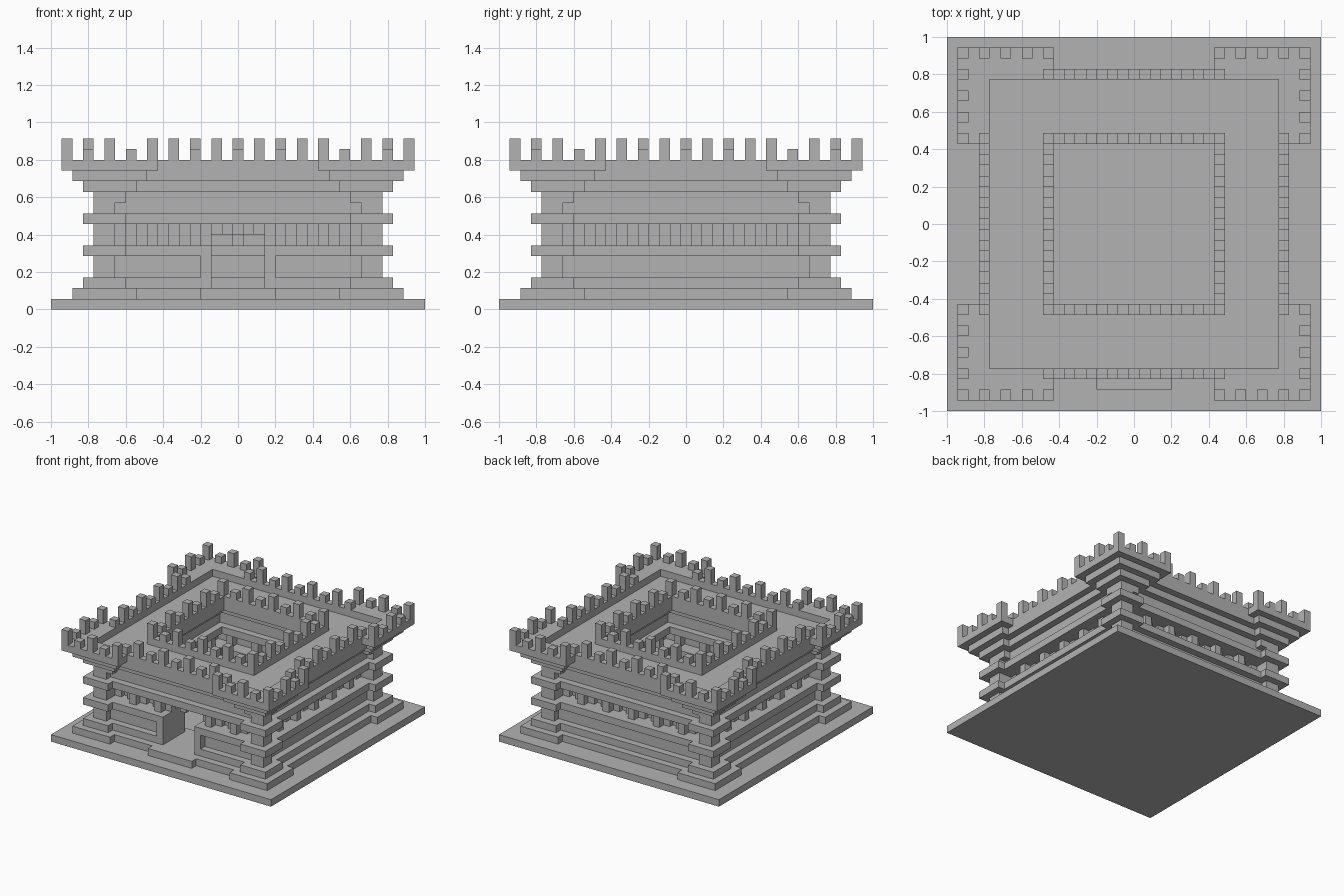
import bpy
import bmesh
from mathutils import Matrix

cube = bpy.data.objects.get("Cube")
if cube:
    bpy.data.objects.remove(cube)

U = 2 / 35  # one block

stone = bpy.data.materials.new("grey_stone")
stone.use_nodes = True
stone.diffuse_color = (0.45, 0.45, 0.45, 1)
bsdf = stone.node_tree.nodes["Principled BSDF"]
bsdf.inputs["Base Color"].default_value = (0.45, 0.45, 0.45, 1)
bsdf.inputs["Roughness"].default_value = 0.9


class Part:
    """A named mesh gathered from blocks measured in block units."""

    def __init__(self, name):
        self.name, self.bm = name, bmesh.new()

    def box(self, x0, x1, y0, y1, z0, z1, turn=0):
        size = Matrix.Diagonal((x1 - x0, y1 - y0, z1 - z0, 1))
        place = Matrix.Translation(((x0 + x1) / 2, (y0 + y1) / 2, (z0 + z1) / 2))
        spin = Matrix(((0, -1, 0, 0), (1, 0, 0, 0), (0, 0, 1, 0), (0, 0, 0, 1)))
        m = Matrix.Scale(U, 4)
        for _ in range(turn):
            m = m @ spin
        bmesh.ops.create_cube(self.bm, size=1, matrix=m @ place @ size)

    def ring(self, z0, z1, outer, inner, gap=0):
        # square ring; the front side may be split by a doorway
        self.box(-outer, outer, inner, outer, z0, z1)
        for s in (-1, 1):
            a, b = sorted((s * inner, s * outer))
            self.box(a, b, -inner, inner, z0, z1)
            if gap:
                a, b = sorted((s * gap, s * outer))
                self.box(a, b, -outer, -inner, z0, z1)
        if not gap:
            self.box(-outer, outer, -outer, -inner, z0, z1)

    def done(self):
        mesh = bpy.data.meshes.new(self.name)
        self.bm.to_mesh(mesh)
        self.bm.free()
        mesh.materials.append(stone)
        bpy.context.collection.objects.link(bpy.data.objects.new(self.name, mesh))


DOOR = 2.5

# Ground slab and entrance step
p = Part("ground_slab")
p.box(-17.5, 17.5, -17.5, 17.5, 0, 1)
p.done()
p = Part("entrance_step")
p.box(-3.5, 3.5, -15.5, -14.5, 1, 2)
p.done()

# Stepped plinth and lower wall
p = Part("plinth")
p.ring(1, 2, 14.5, 7.5)
p.ring(2, 3, 13.5, 8.5, DOOR)
p.done()
p = Part("lower_wall")
p.ring(3, 5, 12.5, 9.5, DOOR)
p.done()

# Door jambs on both faces of the front wall
p = Part("door_jambs")
for s in (-1, 1):
    a, b = sorted((s * DOOR, s * 3.5))
    p.box(a, b, -13.5, -12.5, 3, 5)
    p.box(a, b, -9.5, -8.5, 3, 5)
p.done()

# Projecting courses below and above the windows
p = Part("wall_bands")
p.ring(5, 6, 13.5, 8.5, DOOR)
p.ring(8, 9, 13.5, 8.5)
p.done()

# Window storey: recessed core with a slot in each niche, and mullions
p = Part("window_wall")
p.ring(6, 7, 10.8, 10.5, DOOR)
p.ring(7, 8, 10.8, 10.5)
for turn in range(4):
    for a, b in ((-11.5, -10.5), (-9.5, -6.5), (-5.5, -2.5),
                 (-1.5, 1.5), (2.5, 5.5), (6.5, 9.5), (10.5, 11.5)):
        over_door = turn == 0 and a == -1.5
        p.box(a, b, -11.5, -10.8, 7 if over_door else 6, 8, turn)
p.done()
p = Part("window_mullions")
for turn in range(4):
    for t in range(-8, 9, 4):
        low = 7 if turn == 0 and t == 0 else 6
        p.box(t - .5, t + .5, -12.5, -11.5, low, 8, turn)
        p.box(t - .5, t + .5, -10.5, -9.5, low, 8, turn)
p.done()

# Upper wall, corbel and flat roof
p = Part("upper_wall")
p.ring(9, 11, 12.5, 9.5)
p.ring(11, 12, 13.5, 8.5)
p.done()
p = Part("roof")
p.ring(12, 13, 14.5, 7.5)
p.done()

# Low walls around the roof edge and the courtyard
p = Part("outer_parapet")
p.ring(13, 14, 14.5, 13.5)
p.done()
p = Part("courtyard_parapet")
p.ring(13, 14, 8.5, 7.5)
p.done()

# Corner piers with collars and flaring corbels
p = Part("corner_piers")
for turn in range(4):
    for z0, z1, a, b in ((1, 2, 9.5, 15.5), (2, 3, 10.5, 14.5),
                         (3, 5, 11.5, 13.5), (5, 6, 10.5, 14.5),
                         (6, 8, 11.5, 13.5), (8, 9, 10.5, 14.5),
                         (9, 10, 11.5, 13.5), (10, 11, 10.5, 13.5),
                         (11, 12, 9.5, 14.5)):
        p.box(a, b, a, b, z0, z1, turn)
    for z, a, b in ((12, 8.5, 15.5), (13, 7.5, 16.5)):
        p.box(a, b, 13.5, b, z, z + 1, turn)
        p.box(13.5, b, a, 13.5, z, z + 1, turn)
p.done()

# Battlements: merlons on every second block, alternately tall and short
p = Part("corner_merlons")
for turn in range(4):
    for t in range(8, 17, 2):
        top = 16 if t % 4 == 0 else 15
        p.box(t - .5, t + .5, 15.5, 16.5, 14, top, turn)
        if t < 16:
            p.box(15.5, 16.5, t - .5, t + .5, 14, top, turn)
p.done()
p = Part("wall_merlons")
for turn in range(4):
    for t in range(-8, 9, 2):
        p.box(t - .5, t + .5, 13.5, 14.5, 14, 15 if t % 4 == 0 else 16, turn)
p.done()
p = Part("courtyard_merlons")
for turn in range(4):
    for t in range(-8, 8, 2):
        p.box(t - .5, t + .5, 7.5, 8.5, 14, 16 if t % 4 == 0 else 15, turn)
p.done()
